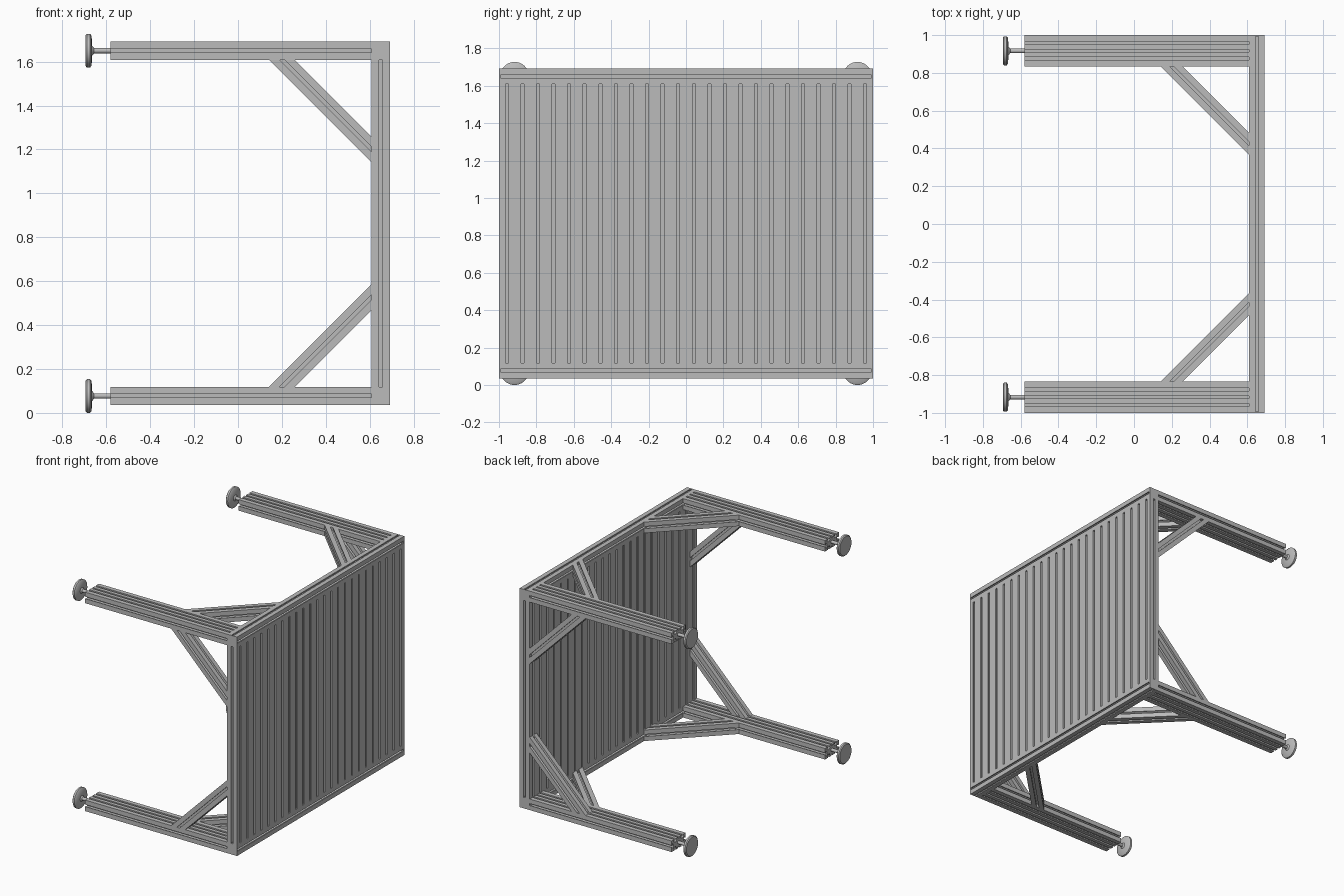
import bpy
import bmesh
from math import pi
from mathutils import Vector, Matrix

if "Cube" in bpy.data.objects:
    bpy.data.objects.remove(bpy.data.objects["Cube"])

CELL = 1 / 12            # side of one extrusion cell
H = CELL / 2
ZC = 0.8635              # mid height
RAIL = 0.7865            # rail distance from mid height
TOP_X = 0.65             # centre of the slatted panel
FACE_X = TOP_X - H       # inner face of the panel
LEG_END = -0.58

metal = bpy.data.materials.new("grey_metal")
metal.use_nodes = True
grey = (0.5, 0.5, 0.5, 1)
metal.diffuse_color = grey
metal.node_tree.nodes["Principled BSDF"].inputs["Base Color"].default_value = grey


def finish(name, bm):
    bmesh.ops.recalc_face_normals(bm, faces=bm.faces)
    mesh = bpy.data.meshes.new(name)
    bm.to_mesh(mesh)
    bm.free()
    mesh.materials.append(metal)
    obj = bpy.data.objects.new(name, mesh)
    bpy.context.collection.objects.link(obj)
    return obj


def t_slot(at):
    """Slot outline along one side: (position, depth) pairs."""
    half = [(0.008, 0), (0.008, 0.009), (0.02, 0.009), (0.009, 0.025)]
    return [(at - w, d) for w, d in half] + [(at + w, d) for w, d in reversed(half)]


def profile(cells, middle_slot):
    """Slotted cross-section, one or two cells wide."""
    long_half = H * cells
    wide = []
    for i in range(cells):
        wide += t_slot((i - (cells - 1) / 2) * CELL)
        if middle_slot and i == 0:
            wide += [(-0.007, 0), (-0.007, 0.012), (0.007, 0.012), (0.007, 0)]
    wide = [(-long_half, 0)] + wide
    narrow = [(-H, 0)] + t_slot(0)
    points = [(t, d - H) for t, d in wide]
    points += [(long_half - d, t) for t, d in narrow]
    points += [(-t, H - d) for t, d in wide]
    points += [(d - long_half, -t) for t, d in narrow]
    return points


def bar(name, start, end, wide_dir, cells=1, cut_a=None, cut_b=None, middle_slot=False):
    """Extrusion between two points, each end cut along a plane."""
    start, end = Vector(start), Vector(end)
    axis = (end - start).normalized()
    u = Vector(wide_dir)
    v = axis.cross(u)
    bm = bmesh.new()
    rings = []
    for point, cut in ((start, cut_a), (end, cut_b)):
        n = Vector(cut) if cut else axis
        ring = []
        for a, b in profile(cells, middle_slot):
            off = u * a + v * b
            ring.append(bm.verts.new(point + off - axis * (off.dot(n) / axis.dot(n))))
        rings.append(ring)
        bm.faces.new(ring)
    count = len(rings[0])
    for i in range(count):
        j = (i + 1) % count
        bm.faces.new((rings[0][i], rings[0][j], rings[1][j], rings[1][i]))
    return finish(name, bm)


def box(name, centre, size):
    bm = bmesh.new()
    bmesh.ops.create_cube(bm, size=1, matrix=Matrix.Translation(centre) @ Matrix.Diagonal((*size, 1)))
    return finish(name, bm)


def foot(name, y, z):
    """Levelling foot turned around the leg direction."""
    outline = [(-0.694, 0), (-0.694, 0.07), (-0.688, 0.077), (-0.674, 0.077), (-0.667, 0.068),
               (-0.664, 0.022), (-0.655, 0.012), (LEG_END + 0.02, 0.012), (LEG_END + 0.02, 0)]
    bm = bmesh.new()
    verts = [bm.verts.new((x, y, z + r)) for x, r in outline]
    edges = [bm.edges.new(pair) for pair in zip(verts, verts[1:])]
    bmesh.ops.spin(bm, geom=verts + edges, cent=(0, y, z), axis=(1, 0, 0), angle=2 * pi, steps=40)
    bmesh.ops.remove_doubles(bm, verts=bm.verts, dist=0.0001)
    obj = finish(name, bm)
    bpy.context.view_layer.objects.active = obj
    obj.select_set(True)
    bpy.ops.object.shade_smooth_by_angle(angle=0.6)
    obj.select_set(False)


bpy.ops.object.select_all(action='DESELECT')

# Panel slats
for i in range(12):
    y = (i - 5.5) * 2 * CELL
    bar(f"slat_{i + 1}", (TOP_X, y, ZC - RAIL + H), (TOP_X, y, ZC + RAIL - H), (0, 1, 0), cells=2)

for sz, level in ((-1, "lower"), (1, "upper")):
    z = ZC + sz * RAIL
    # Long edge rail with end caps
    bar(f"{level}_rail", (TOP_X, -0.995, z), (TOP_X, 0.995, z), (1, 0, 0))
    for sy, side in ((-1, "front"), (1, "back")):
        tag = f"{level}_{side}"
        box(f"{tag}_rail_cap", (TOP_X, sy * 0.9965, z), (CELL, 0.007, CELL))
        # Leg and levelling foot
        y = sy * (1 - CELL)
        bar(f"{tag}_leg", (LEG_END, y, z), (FACE_X, y, z), (0, 1, 0), cells=2, middle_slot=True)
        foot(f"{tag}_foot", y, z)
        # Diagonal braces from the leg to the panel and to the rail
        x0 = 0.2
        run = FACE_X - x0
        y, zi = sy * (1 - H), z - sz * H
        bar(f"{tag}_panel_brace", (x0, y, zi), (FACE_X, y, zi - sz * run), (0, 1, 0),
            cut_a=(0, 0, 1), cut_b=(1, 0, 0))
        y = sy * (1 - 2 * CELL)
        bar(f"{tag}_rail_brace", (x0, y, z), (FACE_X, y - sy * run, z), (0, 0, 1),
            cut_a=(0, 1, 0), cut_b=(1, 0, 0))
